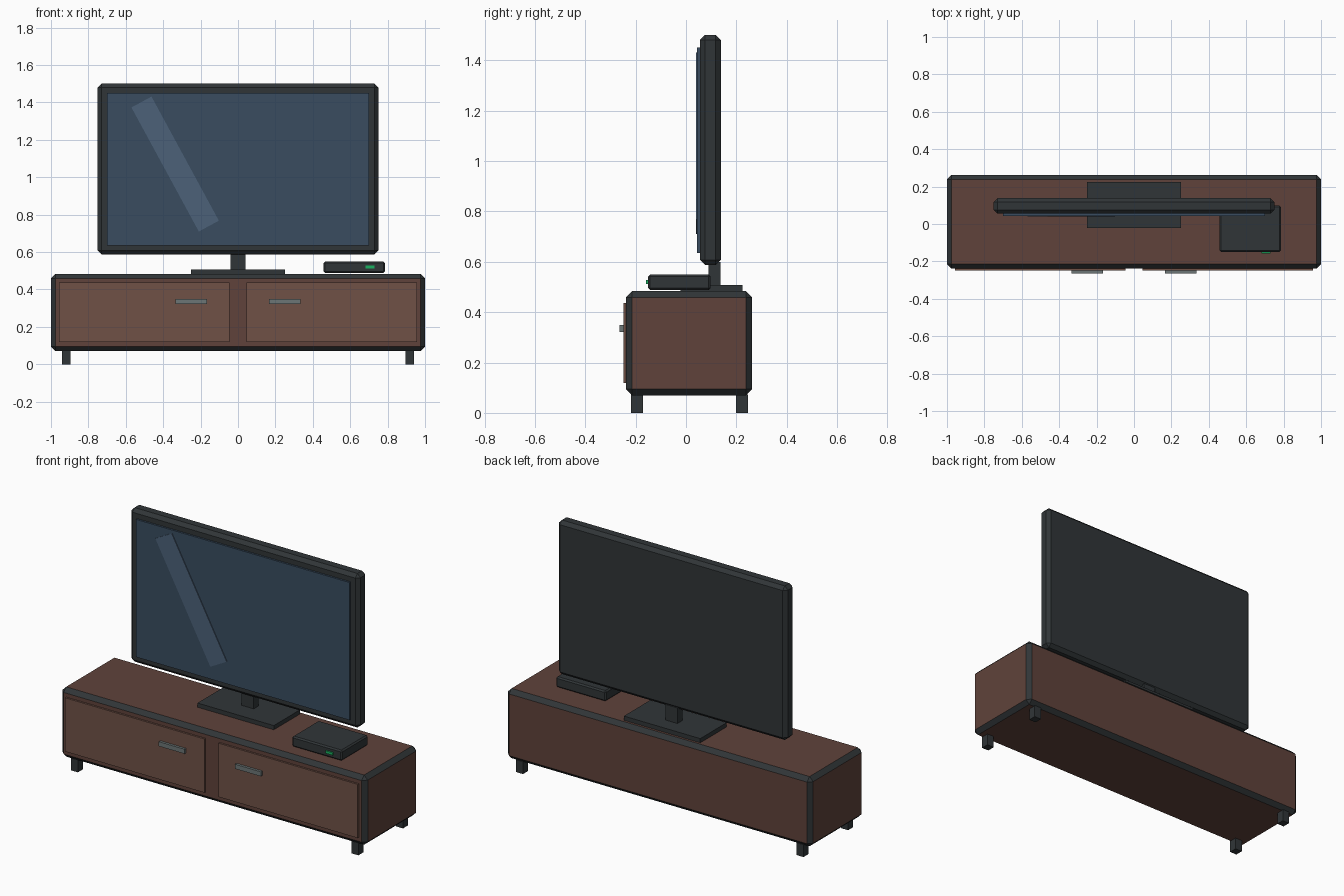
import bpy, bmesh, math
from mathutils import Matrix, Vector

if "Cube" in bpy.data.objects:
    bpy.data.objects.remove(bpy.data.objects["Cube"])


def material(name, r, g, b):
    m = bpy.data.materials.new(name)
    m.diffuse_color = (r, g, b, 1)
    m.use_nodes = True
    m.node_tree.nodes["Principled BSDF"].inputs["Base Color"].default_value = m.diffuse_color
    return m


brown = material("brown_wood", 0.115, 0.055, 0.043)
door_brown = material("door_wood", 0.16, 0.083, 0.062)
dark = material("dark_trim", 0.030, 0.036, 0.039)
glass = material("screen_glass", 0.041, 0.073, 0.117)
glare = material("screen_glare", 0.072, 0.120, 0.190)
metal = material("handle_metal", 0.15, 0.18, 0.18)
green = material("green_light", 0.01, 0.45, 0.12)


def box(name, x, y, z, mat, bevel=0, edge_mat=None, tilt=0):
    """Box from (min, max) ranges, optionally chamfered and tilted about y."""
    lo, hi = Vector((x[0], y[0], z[0])), Vector((x[1], y[1], z[1]))
    bm = bmesh.new()
    bmesh.ops.create_cube(bm, size=1, matrix=Matrix.Diagonal((*(hi - lo), 1)))
    if bevel:
        bmesh.ops.bevel(bm, geom=bm.edges[:], offset=bevel, segments=1,
                        affect='EDGES', material=1 if edge_mat else -1)
    me = bpy.data.meshes.new(name)
    bm.to_mesh(me)
    bm.free()
    me.materials.append(mat)
    if edge_mat:
        me.materials.append(edge_mat)
    ob = bpy.data.objects.new(name, me)
    ob.location = (lo + hi) / 2
    ob.rotation_euler.y = tilt
    bpy.context.collection.objects.link(ob)
    return ob


# Cabinet with dark chamfered edges
box("cabinet", (-1, 1), (-0.238, 0.262), (0.07, 0.483), brown, 0.024, dark)

# Doors, handles and legs on both sides
for side, s in (("left", -1), ("right", 1)):
    def span(a, b):
        return sorted((s * a, s * b))
    box(side + "_door", span(0.045, 0.958), (-0.249, -0.23), (0.118, 0.436), door_brown)
    box(side + "_handle", span(0.165, 0.335), (-0.264, -0.247), (0.322, 0.349), metal)
    for end, y in (("front", -0.195), ("back", 0.222)):
        box(f"{end}_{side}_leg", span(0.896, 0.942), (y - 0.024, y + 0.024), (0, 0.073), dark)

# Television
box("tv_base", (-0.25, 0.25), (-0.022, 0.224), (0.48, 0.508), dark)
box("tv_neck", (-0.04, 0.04), (0.09, 0.137), (0.5, 0.6), dark)
box("tv_body", (-0.75, 0.75), (0.055, 0.138), (0.588, 1.5), dark, 0.02)
box("tv_screen", (-0.7, 0.7), (0.044, 0.06), (0.635, 1.45), glass)
box("screen_glare", (-0.397, -0.275), (0.040, 0.048), (0.693, 1.448), glare,
    tilt=math.radians(-28.5))

# Set-top box with status light
box("media_box", (0.458, 0.785), (-0.15, 0.098), (0.488, 0.55), dark, 0.008)
box("status_light", (0.683, 0.731), (-0.158, -0.145), (0.512, 0.527), green)
